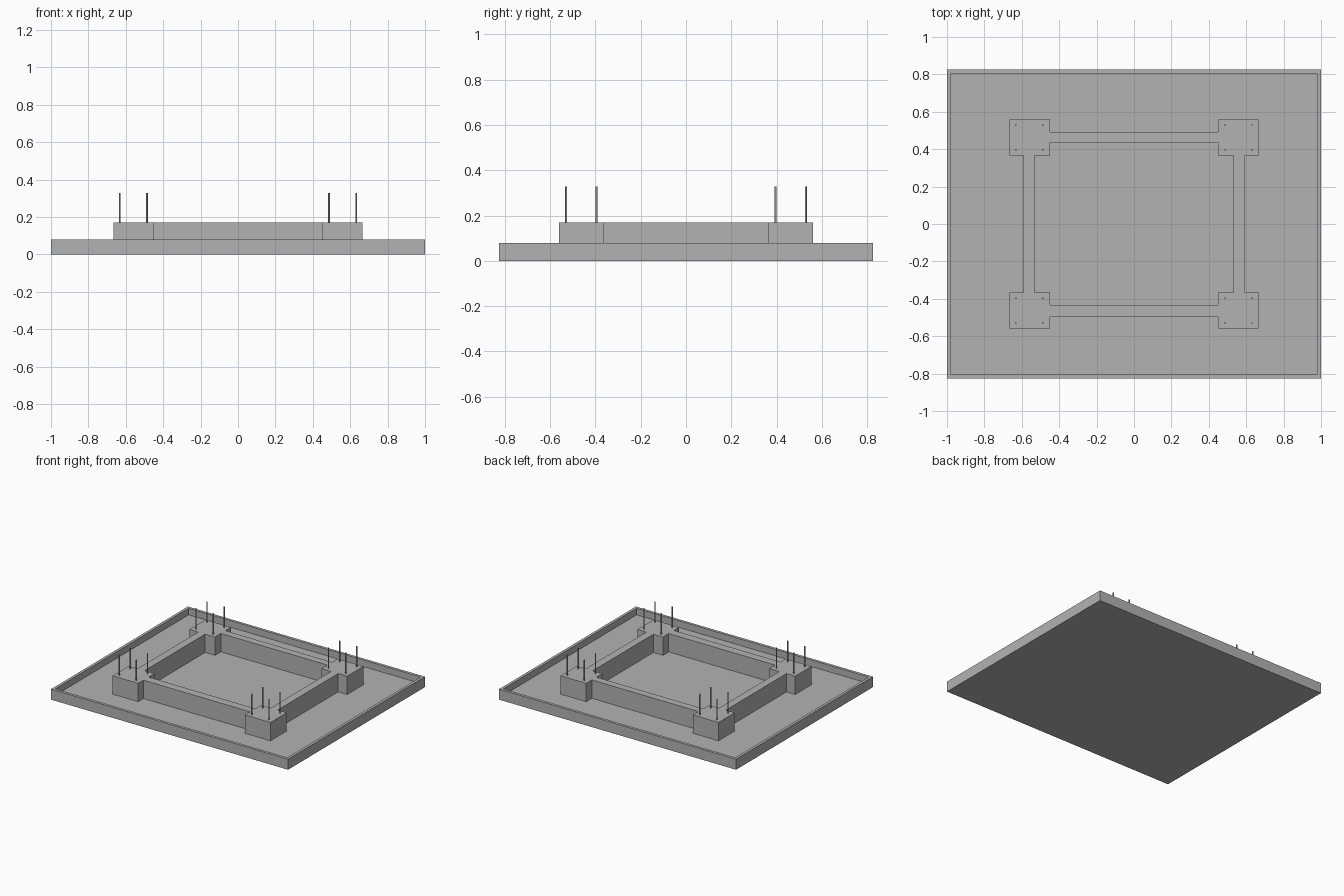
import bpy
import bmesh
from mathutils import Vector

default_cube = bpy.data.objects.get("Cube")
if default_cube:
    bpy.data.objects.remove(default_cube, do_unlink=True)

FLOOR, RIM, TOP, ROD_TOP = 0.03, 0.08, 0.17, 0.328

concrete = bpy.data.materials.new("concrete_grey")
concrete.use_nodes = True
GREY = (0.45, 0.45, 0.45, 1)
concrete.diffuse_color = GREY
concrete.node_tree.nodes["Principled BSDF"].inputs["Base Color"].default_value = GREY


def finish(name, bm):
    mesh = bpy.data.meshes.new(name)
    bm.to_mesh(mesh)
    bm.free()
    mesh.materials.append(concrete)
    obj = bpy.data.objects.new(name, mesh)
    bpy.context.collection.objects.link(obj)
    return obj


def box_mesh(low, high):
    low, high = Vector(low), Vector(high)
    bm = bmesh.new()
    bmesh.ops.create_cube(bm, size=1)
    bmesh.ops.scale(bm, vec=high - low, verts=bm.verts)
    bmesh.ops.translate(bm, vec=(low + high) / 2, verts=bm.verts)
    return bm


def box(name, low, high):
    return finish(name, box_mesh(low, high))


# Base slab: a shallow tray with a thin raised rim
bm = box_mesh((-1, -0.825, 0), (1, 0.825, RIM))
bm.faces.ensure_lookup_table()
top = max(bm.faces, key=lambda f: f.calc_center_median().z)
bmesh.ops.inset_region(bm, faces=[top], thickness=0.03)
floor = bmesh.ops.extrude_face_region(bm, geom=[top])
verts = [v for v in floor["geom"] if isinstance(v, bmesh.types.BMVert)]
bmesh.ops.translate(bm, vec=(0, 0, FLOOR - RIM), verts=verts)
if top.is_valid:
    bmesh.ops.delete(bm, geom=[top], context='FACES_ONLY')
bmesh.ops.recalc_face_normals(bm, faces=bm.faces)
finish("base_tray", bm)

# Tie beams between the corner piers
box("front_beam", (-0.45, -0.497, FLOOR), (0.45, -0.434, TOP))
box("back_beam", (-0.45, 0.436, FLOOR), (0.45, 0.492, TOP))
box("right_beam", (-0.592, -0.365, FLOOR), (-0.533, 0.365, TOP))
box("left_beam", (0.531, -0.365, FLOOR), (0.59, 0.365, TOP))

# Corner piers, each with four anchor rods
for y_name, sy in (("front", -1), ("back", 1)):
    for x_name, sx in (("right", -1), ("left", 1)):
        corner = f"{y_name}_{x_name}"
        xs = sorted((sx * 0.45, sx * 0.666))
        ys = sorted((sy * 0.365, sy * 0.56))
        box(corner + "_pier", (xs[0], ys[0], FLOOR), (xs[1], ys[1], TOP))
        bm = bmesh.new()
        for x in (0.487, 0.632):
            for y in (0.396, 0.529):
                rod = bmesh.ops.create_cone(
                    bm, cap_ends=True, segments=12, radius1=0.0045,
                    radius2=0.0045, depth=ROD_TOP - TOP)
                bmesh.ops.translate(
                    bm, vec=(sx * x, sy * y, (ROD_TOP + TOP) / 2),
                    verts=rod["verts"])
        rods = finish(corner + "_anchor_rods", bm)
        for poly in rods.data.polygons:
            poly.use_smooth = abs(poly.normal.z) < 0.5
